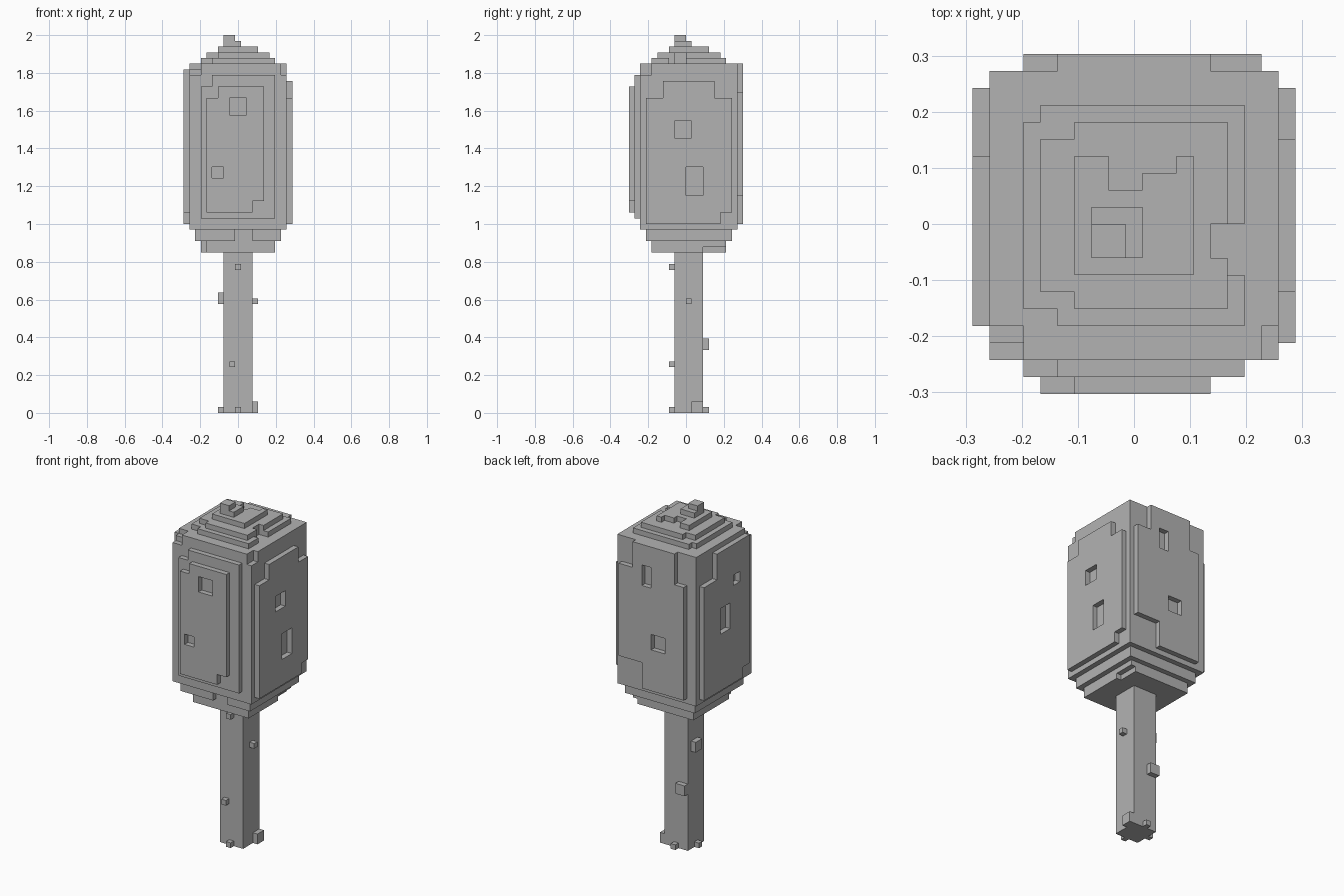
import bpy, bmesh
from mathutils import Vector

cube = bpy.data.objects.get("Cube")
if cube:
    bpy.data.objects.remove(cube, do_unlink=True)

UNIT = 2 / 66                       # edge of one block
CENTRE = Vector((9.5, 10, 0))       # block coordinates of the origin
parts = {}

grey = bpy.data.materials.new("plain_grey")
grey.use_nodes = True
COLOUR = (0.45, 0.45, 0.45, 1)
grey.diffuse_color = COLOUR
grey.node_tree.nodes["Principled BSDF"].inputs["Base Color"].default_value = COLOUR


def block(x, y, z):
    """All unit cells inside the given x, y and z ranges."""
    return {(i, j, k) for i in range(*x) for j in range(*y) for k in range(*z)}


def add(name, x, y, z, cuts=()):
    """A named solid box with smaller boxes carved out of it."""
    cells = block(x, y, z)
    for cut in cuts:
        cells -= block(*cut)
    parts.setdefault(name, set()).update(cells)


def panel(name, axis, depth, across, z, cuts):
    """A one-block-thick wall panel; cuts are (across, height) ranges."""
    layer = (depth, depth + 1)

    def ranges(a, h):
        return (layer, a, h) if axis == "x" else (a, layer, h)

    add(name, *ranges(across, z), [ranges(a, h) for a, h in cuts])


# Trunk with small knobs and root stubs
add("trunk", (7, 12), (8, 13), (0, 28))
for x, y, z in [
    ((9, 10), (7, 8), (25, 26)), ((8, 9), (7, 8), (8, 9)),
    ((6, 7), (10, 12), (19, 21)), ((12, 13), (10, 11), (19, 20)),
    ((7, 9), (13, 14), (11, 13)),
]:
    add("trunk_knobs", x, y, z)
for x, y, z in [
    ((9, 10), (7, 8), (0, 1)), ((6, 7), (10, 11), (0, 1)),
    ((12, 13), (11, 13), (0, 2)), ((9, 10), (13, 14), (0, 1)),
]:
    add("root_stubs", x, y, z)

# Stepped underside of the crown
add("crown_base_lower", (3, 16), (4, 17), (28, 30), [
    ((3, 4), (4, 6), (28, 30)), ((15, 16), (13, 17), (28, 29))])
add("crown_base_upper", (2, 17), (3, 18), (30, 32), [
    ((9, 12), (3, 4), (30, 32))])

# Main crown block with chipped front corners
add("crown", (1, 18), (2, 19), (32, 61), [
    ((1, 3), (2, 3), (59, 61)), ((1, 3), (3, 4), (60, 61)),
    ((17, 18), (2, 4), (59, 61))])

# Wall panels with chipped corners and square hollows
panel("front_panel_inner", "y", 1, (3, 16), (34, 59), [((3, 5), (57, 59))])
panel("front_panel_outer", "y", 0, (4, 14), (35, 57), [
    ((4, 6), (55, 57)), ((12, 14), (35, 37)),
    ((8, 11), (52, 55)), ((5, 7), (41, 43))])
panel("left_panel", "x", 18, (3, 18), (33, 58), [
    ((3, 6), (55, 58)), ((15, 18), (55, 58)), ((16, 18), (33, 35)),
    ((8, 11), (48, 51)), ((10, 13), (38, 43))])
panel("right_panel", "x", 0, (4, 18), (33, 60), [
    ((14, 18), (55, 60)), ((4, 6), (33, 35)),
    ((7, 9), (52, 54)), ((10, 13), (44, 49))])
panel("back_panel", "y", 19, (3, 17), (33, 61), [
    ((14, 17), (56, 61)), ((3, 5), (55, 61)), ((12, 17), (33, 38)),
    ((10, 12), (53, 57)), ((7, 10), (41, 44))])

# Stepped roof of the crown
add("roof_step_lower", (3, 16), (4, 17), (61, 62), [
    ((3, 5), (4, 5), (61, 62)), ((3, 4), (16, 17), (61, 62)),
    ((14, 16), (8, 10), (61, 62)), ((15, 16), (7, 8), (61, 62))])
add("roof_step_middle", (4, 15), (5, 16), (62, 63), [
    ((4, 6), (5, 6), (62, 63)), ((4, 6), (15, 16), (62, 63)),
    ((14, 15), (8, 10), (62, 63))])
add("roof_step_upper", (6, 13), (7, 14), (63, 64), [
    ((8, 10), (12, 14), (63, 64)), ((10, 12), (13, 14), (63, 64))])
add("roof_cap", (7, 10), (8, 11), (64, 65))
add("roof_tip", (7, 9), (8, 10), (65, 66))

solid = set().union(*parts.values())


def build(name, cells):
    """Skin the cells, leaving out faces buried in any part."""
    bm = bmesh.new()
    corners = {}

    def corner(p):
        key = tuple(p)
        if key not in corners:
            corners[key] = bm.verts.new((Vector(p) - CENTRE) * UNIT)
        return corners[key]

    for cell in cells:
        for axis in range(3):
            for side in (0, 1):
                neighbour = list(cell)
                neighbour[axis] += 2 * side - 1
                if tuple(neighbour) in solid:
                    continue
                loop = []
                for u, v in ((0, 0), (1, 0), (1, 1), (0, 1)):
                    p = list(cell)
                    p[axis] += side
                    p[(axis + 1) % 3] += u
                    p[(axis + 2) % 3] += v
                    loop.append(corner(p))
                bm.faces.new(loop if side else loop[::-1])
    # Merge the unit squares into large flat faces
    bmesh.ops.dissolve_limit(bm, angle_limit=0.01, verts=bm.verts, edges=bm.edges)
    mesh = bpy.data.meshes.new(name)
    bm.to_mesh(mesh)
    bm.free()
    mesh.materials.append(grey)
    bpy.context.collection.objects.link(bpy.data.objects.new(name, mesh))


for part_name, part_cells in parts.items():
    build(part_name, part_cells)
